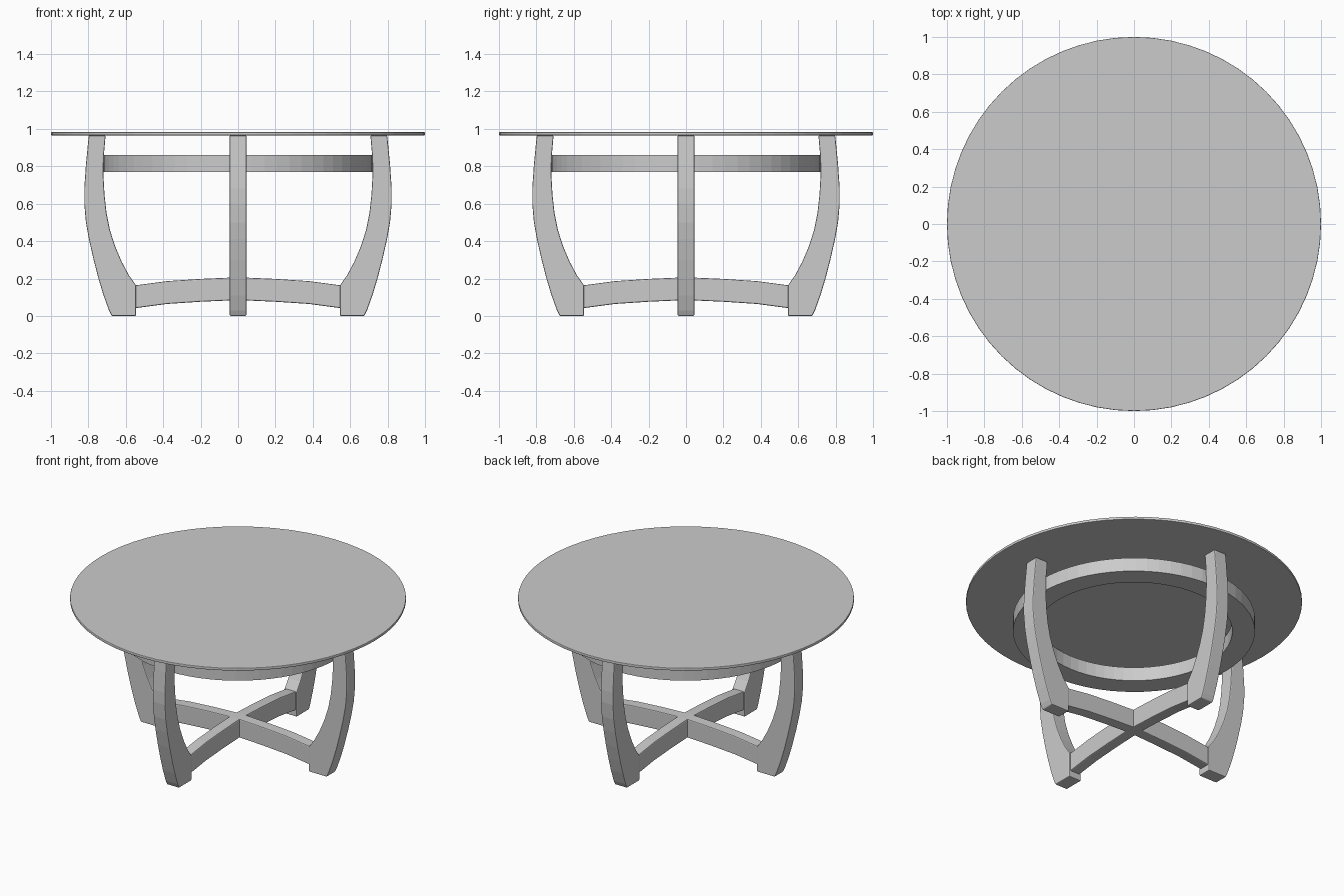
import bpy, bmesh
from math import pi
from mathutils import Matrix

if "Cube" in bpy.data.objects:
    bpy.data.objects.remove(bpy.data.objects["Cube"])


def finish(name, bm, bevel=0.0, turn=0.0, segments=2):
    bmesh.ops.rotate(bm, verts=bm.verts, matrix=Matrix.Rotation(turn, 3, 'Z'))
    bmesh.ops.recalc_face_normals(bm, faces=bm.faces)
    mesh = bpy.data.meshes.new(name)
    bm.to_mesh(mesh)
    bm.free()
    obj = bpy.data.objects.new(name, mesh)
    bpy.context.collection.objects.link(obj)
    if bevel:
        mod = obj.modifiers.new("edge_round", 'BEVEL')
        mod.width = bevel
        mod.segments = segments
        mod.limit_method = 'ANGLE'
        mod.angle_limit = 0.8
    return obj


def slab(name, profile, width, turn, bevel):
    """Extrude an XZ outline across Y, then turn it about the centre."""
    bm = bmesh.new()
    face = bm.faces.new([bm.verts.new((x, -width / 2, z)) for x, z in profile])
    out = bmesh.ops.extrude_face_region(bm, geom=[face])
    moved = [v for v in out["geom"] if isinstance(v, bmesh.types.BMVert)]
    bmesh.ops.translate(bm, verts=moved, vec=(0, width, 0))
    return finish(name, bm, bevel, turn)


def lathe(name, outline, bevel=0.0, steps=64):
    """Spin a closed radius/height outline into a ring or disc."""
    bm = bmesh.new()
    verts = [bm.verts.new((r, 0, z)) for r, z in outline]
    edges = [bm.edges.new((a, b)) for a, b in zip(verts, verts[1:] + verts[:1])]
    bmesh.ops.spin(bm, geom=verts + edges, cent=(0, 0, 0), axis=(0, 0, 1),
                   angle=2 * pi, steps=steps, use_duplicate=False)
    bmesh.ops.remove_doubles(bm, verts=bm.verts, dist=1e-4)
    return finish(name, bm, bevel)


# Thin round tabletop
bm = bmesh.new()
bmesh.ops.create_cone(bm, cap_ends=True, segments=64, radius1=1, radius2=1, depth=0.018,
                      matrix=Matrix.Translation((0, 0, 0.974)))
finish("tabletop", bm, 0.004)

# Apron ring between the legs
lathe("apron_ring", [(0.585, 0.77), (0.72, 0.77), (0.72, 0.86), (0.585, 0.86)])

# Four bowed legs
outer = [(0.675, 0), (0.69, 0.03), (0.719, 0.11), (0.746, 0.2), (0.772, 0.3), (0.797, 0.41),
         (0.813, 0.5), (0.822, 0.6), (0.822, 0.68), (0.813, 0.81), (0.798, 0.965)]
inner = [(0.708, 0.965), (0.718, 0.85), (0.72, 0.76), (0.714, 0.65), (0.703, 0.55),
         (0.685, 0.46), (0.658, 0.375), (0.622, 0.29), (0.583, 0.217), (0.545, 0.163), (0.545, 0)]
for i, side in enumerate(("right", "back", "left", "front")):
    slab(side + "_leg", outer + inner, 0.09, i * pi / 2, 0.006)

# Two arched stretchers crossing in the middle
half = [(0.56, 0.162), (0.38, 0.186), (0.2, 0.198), (0.04, 0.205)]
top = half + [(-x, z) for x, z in reversed(half)]
arch = top + [(x, z - 0.122) for x, z in reversed(top)]
for i, name in enumerate(("side_stretcher", "front_back_stretcher")):
    slab(name, arch, 0.072, i * pi / 2, 0.006)
